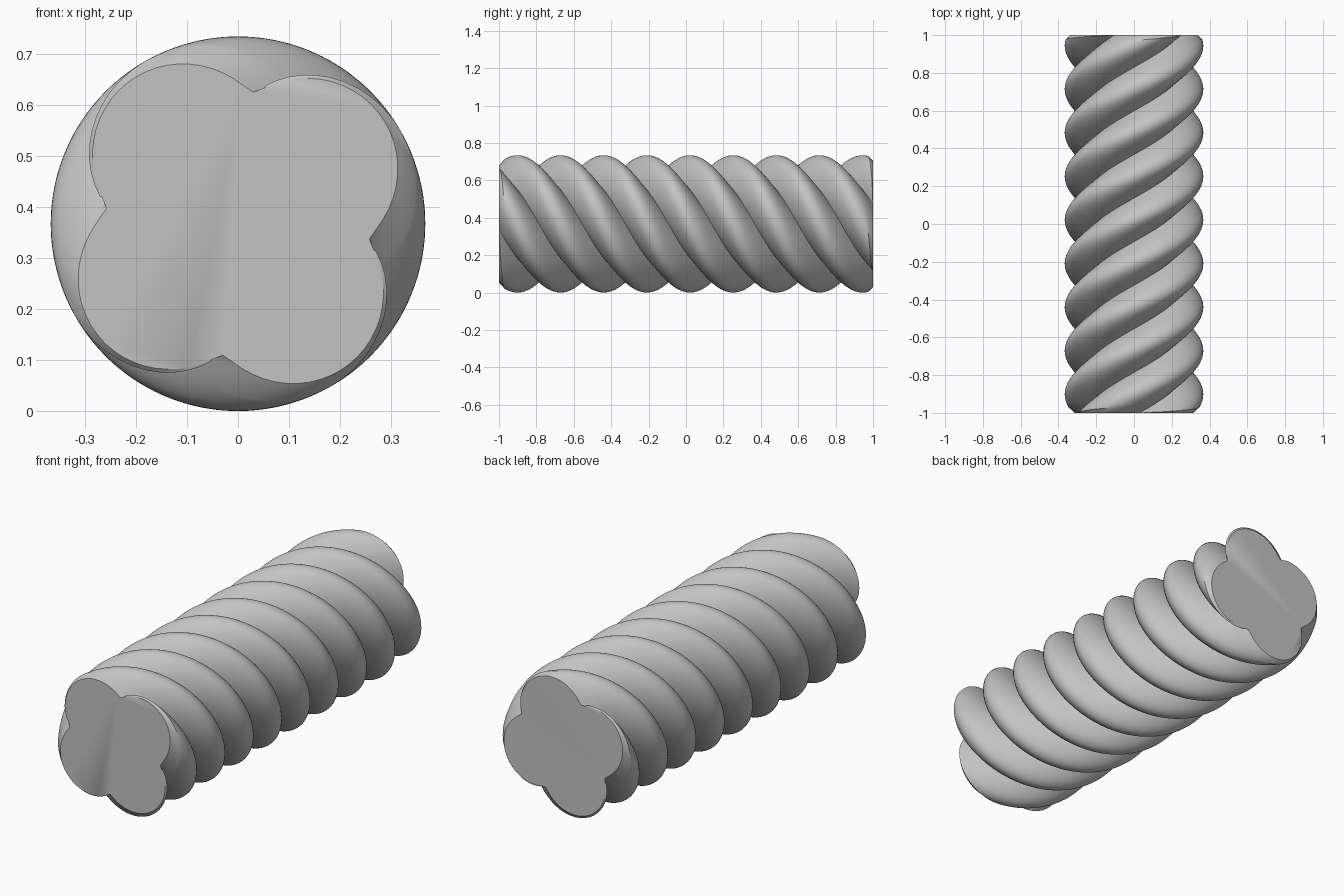
import bpy
import bmesh
import math

cube = bpy.data.objects.get("Cube")
if cube:
    bpy.data.objects.remove(cube, do_unlink=True)

RADIUS = 0.1835                  # lobe radius, also its distance from the axis
HALF = 1.0
LOBES, SEGMENTS, RINGS = 4, 24, 180
TWIST = math.radians(390)        # turn per unit of length
START = math.radians(38.4)       # first lobe direction at the front end
CHAMFER, INSET = 0.02, 0.016

grey = bpy.data.materials.new("plain grey")
grey.use_nodes = True
colour = (0.55, 0.55, 0.55, 1)
grey.diffuse_color = colour
grey.node_tree.nodes["Principled BSDF"].inputs["Base Color"].default_value = colour


def ring_point(lobe, t, y, inset=0):
    """Point on a semicircular lobe, turned according to its place along the axis."""
    a = START + lobe * math.tau / LOBES - TWIST * (y + HALF)
    r = RADIUS - inset
    return (RADIUS * math.cos(a) + r * math.cos(a + t), y,
            2 * RADIUS + RADIUS * math.sin(a) + r * math.sin(a + t))


# Cross-section: four semicircles meeting in sharp grooves
section = [(lobe, math.pi * (i / SEGMENTS - 0.5))
           for lobe in range(LOBES) for i in range(SEGMENTS)]


def end_ring(bm, y):
    return [bm.verts.new(ring_point(l, t, y, INSET * math.sqrt(max(0, math.cos(t)))))
            for l, t in section]


def body_ring(bm, s):
    ring = []
    for lobe, t in section:
        # The slanted strands make the chamfer deeper on one flank
        front = -HALF + 0.002 + CHAMFER * (1 - math.sin(t))
        back = HALF - 0.002 - CHAMFER * (1 + math.sin(t))
        # The groove point is shared by two lobes, so it keeps a middle depth
        if t <= -math.pi / 2 + 0.001:
            front, back = -HALF + CHAMFER * 0.5, HALF - CHAMFER * 0.5
        ring.append(bm.verts.new(ring_point(lobe, t, front + (back - front) * s)))
    return ring


# Twisted body with chamfered ends
bm = bmesh.new()
rings = [end_ring(bm, -HALF)]
rings += [body_ring(bm, i / RINGS) for i in range(RINGS + 1)]
rings.append(end_ring(bm, HALF))
count = len(section)
for a, b in zip(rings, rings[1:]):
    for i in range(count):
        j = (i + 1) % count
        bm.faces.new((a[i], a[j], b[j], b[i]))
bm.faces.new(rings[0])
bm.faces.new(rings[-1])
bmesh.ops.recalc_face_normals(bm, faces=bm.faces)

mesh = bpy.data.meshes.new("twisted_column")
bm.to_mesh(mesh)
bm.free()
mesh.materials.append(grey)
column = bpy.data.objects.new("twisted_column", mesh)
bpy.context.collection.objects.link(column)

bpy.ops.object.select_all(action="DESELECT")
column.select_set(True)
bpy.context.view_layer.objects.active = column
bpy.ops.object.shade_smooth_by_angle(angle=math.radians(30))
